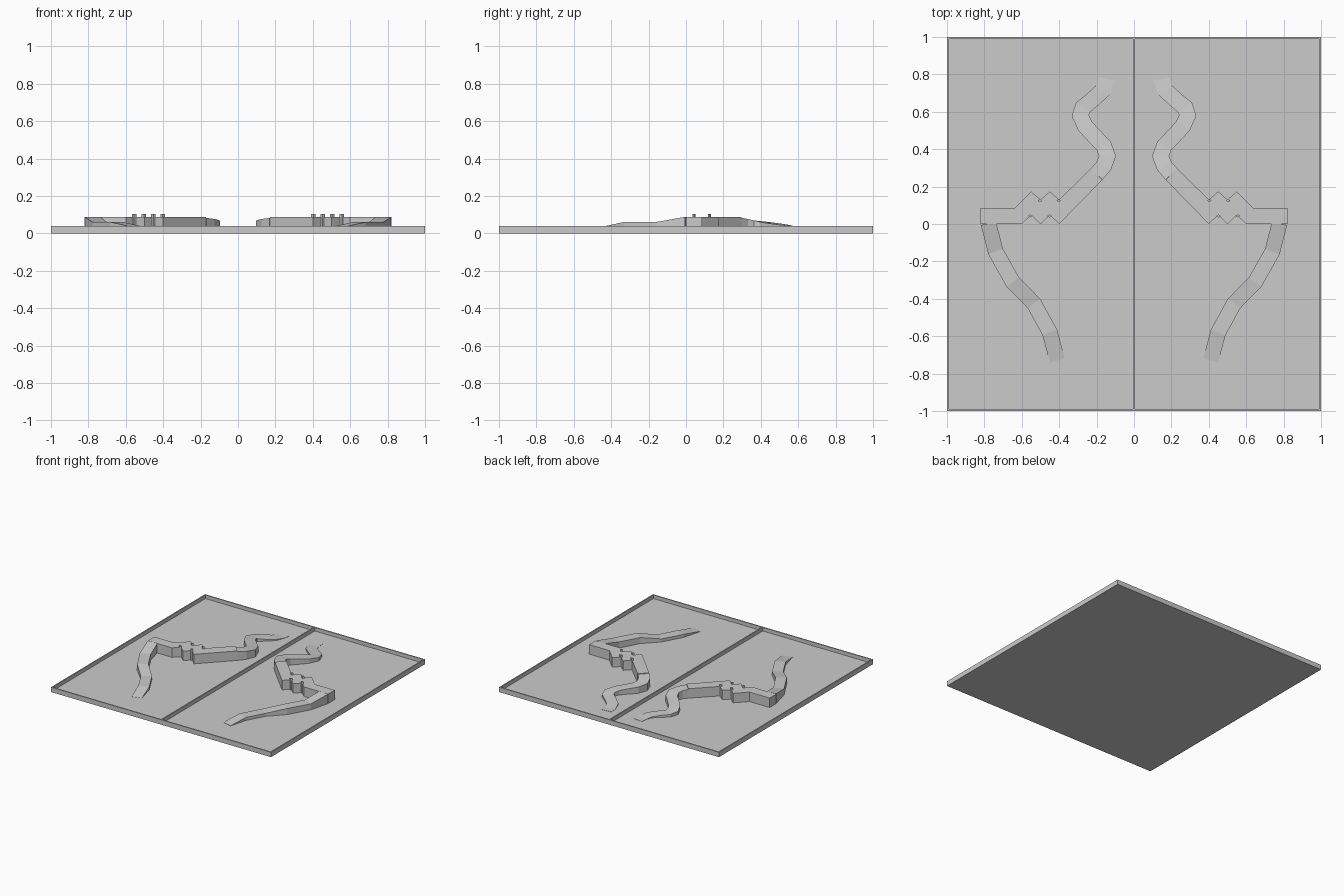
import bpy, bmesh
from mathutils import Vector

if "Cube" in bpy.data.objects:
    bpy.data.objects.remove(bpy.data.objects["Cube"])

FLOOR, RIM, TOP, T = 0.01, 0.04, 0.088, 0.01


def finish(bm, name, mirror=False):
    bmesh.ops.recalc_face_normals(bm, faces=bm.faces[:])
    me = bpy.data.meshes.new(name)
    bm.to_mesh(me)
    bm.free()
    ob = bpy.data.objects.new(name, me)
    bpy.context.collection.objects.link(ob)
    if mirror:
        ob.modifiers.new("mirror", 'MIRROR').use_axis[0] = True
    return ob


def box(name, x0, x1, y0, y1, z0, z1):
    bm = bmesh.new()
    bmesh.ops.create_cube(bm, size=1)
    for v in bm.verts:
        v.co = ((x0, x1)[v.co.x > 0], (y0, y1)[v.co.y > 0], (z0, z1)[v.co.z > 0])
    return finish(bm, name)


def prism(name, outline, z0, z1):
    bm = bmesh.new()
    face = bm.faces.new([bm.verts.new((x, y, z0)) for x, y in outline])
    ext = bmesh.ops.extrude_face_region(bm, geom=[face], use_keep_orig=True)
    for g in ext["geom"]:
        if isinstance(g, bmesh.types.BMVert):
            g.co.z = z1
    return finish(bm, name, True)


def ribbon(name, path, width, first_dir):
    """Mitred wall along a path of (x, y, top height)."""
    bm = bmesh.new()
    pts = [Vector(p[:2]) for p in path]
    rings = []
    for i, p in enumerate(pts):
        b = (pts[i + 1] - p).normalized() if i < len(pts) - 1 else None
        a = (p - pts[i - 1]).normalized() if i else first_dir or b
        b = b or a
        d = (a + b).normalized()
        off = Vector((-d.y, d.x)) * width / 2 / d.dot(b)
        z = path[i][2]
        l, r = p + off, p - off
        rings.append([bm.verts.new(c) for c in (
            (l.x, l.y, 0.004), (l.x, l.y, z), (r.x, r.y, z), (r.x, r.y, 0.004))])
    for q, s in zip(rings, rings[1:]):
        for k in range(4):
            bm.faces.new((q[k], q[(k + 1) % 4], s[(k + 1) % 4], s[k]))
    bm.faces.new(rings[0])
    bm.faces.new(rings[-1])
    return finish(bm, name, True)


# Tray floor, raised rim and centre divider
bm = bmesh.new()
loops = []
for s, z in ((1, 0), (1, RIM), (1 - T, RIM), (1 - T, FLOOR)):
    loops.append([bm.verts.new((x * s, y * s, z)) for x, y in ((-1, -1), (1, -1), (1, 1), (-1, 1))])
for q, s in zip(loops, loops[1:]):
    for k in range(4):
        bm.faces.new((q[k], q[(k + 1) % 4], s[(k + 1) % 4], s[k]))
bm.faces.new(loops[0])
bm.faces.new(loops[-1])
finish(bm, "tray")
box("centre_divider", -T / 2, T / 2, -1 + T, 1 - T, 0.004, RIM)

# Zigzag middle wall
prism("zigzag_wall", [
    (-.82, 0), (-.60, 0), (-.55, .048), (-.50, 0), (-.45, .048), (-.40, 0),
    (-.17, .235), (-.23, .298), (-.40, .13), (-.45, .174), (-.50, .13),
    (-.55, .174), (-.637, .085), (-.82, .085)], 0.004, TOP)

# Small posts in the notches of the zigzag
for i, (x, y) in enumerate(((-.555, .043), (-.503, .125), (-.452, .043), (-.403, .125))):
    r = 0.012
    prism(f"notch_post_{i + 1}", [(x - r, y), (x, y - r * .7), (x + r, y), (x, y + r * .7)],
          0.004, 0.104)

# Winding back ramp, sloping down towards the back
curve = [(-.20, .266), (-.162, .31), (-.142, .363), (-.162, .418), (-.214, .472),
         (-.262, .525), (-.287, .58), (-.273, .623), (-.225, .662), (-.17, .712),
         (-.146, .775), (-.142, .83)]
ribbon("back_ramp", [(x, y, max(.0115, TOP - .144 * (y - .23))) for x, y in curve],
       0.086, Vector((1, 1)).normalized())

# Stepped front ramp: slopes alternating with landings
ribbon("front_ramp", [(-.777, 0, TOP), (-.74, -.147, .06), (-.648, -.31, .06),
                      (-.535, -.425, .035), (-.45, -.58, .035), (-.41, -.73, .0115)],
       0.083, Vector((0, -1)))
